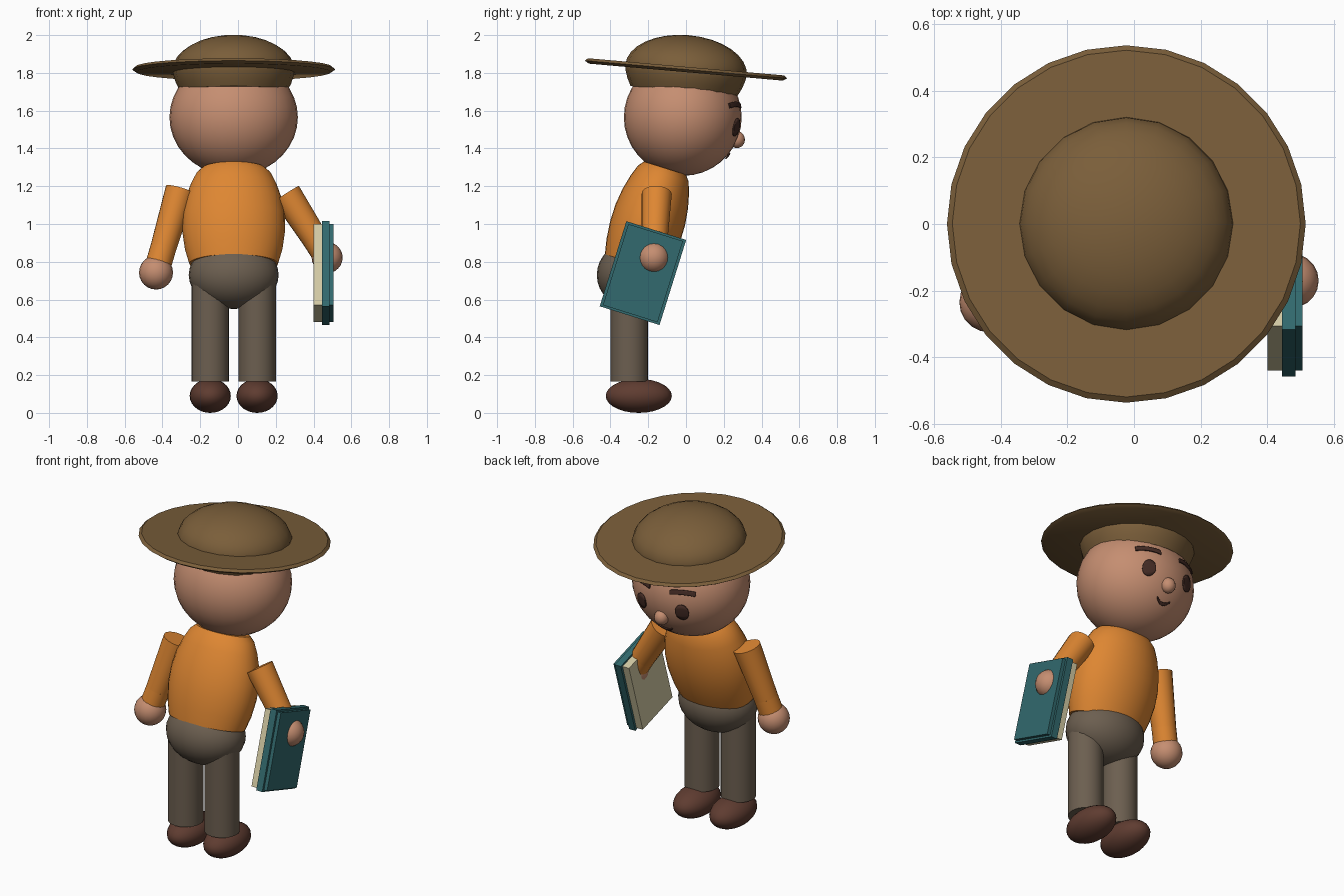
import bpy, bmesh, math
from mathutils import Vector

if "Cube" in bpy.data.objects:
    bpy.data.objects.remove(bpy.data.objects["Cube"])


def material(name, rgb):
    m = bpy.data.materials.new(name)
    m.use_nodes = True
    m.diffuse_color = (*rgb, 1)
    m.node_tree.nodes["Principled BSDF"].inputs["Base Color"].default_value = (*rgb, 1)
    return m


skin = material("skin", (0.56, 0.27, 0.165))
felt = material("hat_brown", (0.195, 0.112, 0.042))
orange = material("shirt_orange", (0.73, 0.24, 0.032))
cloth = material("trouser_grey", (0.15, 0.114, 0.08))
leather = material("shoe_brown", (0.114, 0.045, 0.03))
teal = material("book_teal", (0.032, 0.144, 0.156))
paper = material("page_cream", (0.66, 0.6, 0.376))
dark = material("face_dark", (0.061, 0.026, 0.019))

MID = -0.023                       # body centre line in x
LEAN = math.radians(-17.4)         # forward lean of torso and book
HAT_TILT = math.radians(-5)


def finish(name, bm, mat, loc=(0, 0, 0), angle=40):
    mesh = bpy.data.meshes.new(name)
    bm.to_mesh(mesh)
    bm.free()
    ob = bpy.data.objects.new(name, mesh)
    bpy.context.collection.objects.link(ob)
    ob.location = loc
    mesh.materials.append(mat)
    bpy.ops.object.select_all(action='DESELECT')
    ob.select_set(True)
    bpy.context.view_layer.objects.active = ob
    bpy.ops.object.shade_smooth_by_angle(angle=math.radians(angle))
    return ob


def ball(name, mat, loc, size, seg=24):
    bm = bmesh.new()
    bmesh.ops.create_uvsphere(bm, u_segments=seg, v_segments=seg // 2 + 2, radius=1)
    bmesh.ops.scale(bm, vec=size, verts=bm.verts)
    return finish(name, bm, mat, loc)


def lathe(name, mat, profile, loc, seg=24, flat=1.0):
    bm = bmesh.new()
    vs = [bm.verts.new((r, 0, z)) for r, z in profile]
    es = [bm.edges.new(p) for p in zip(vs, vs[1:])]
    bmesh.ops.spin(bm, geom=vs + es, cent=(0, 0, 0), axis=(0, 0, 1),
                   angle=math.tau, steps=seg)
    bmesh.ops.remove_doubles(bm, verts=bm.verts, dist=1e-4)
    bmesh.ops.scale(bm, vec=(1, flat, 1), verts=bm.verts)
    bmesh.ops.recalc_face_normals(bm, faces=bm.faces)
    return finish(name, bm, mat, loc)


def tube(name, mat, a, b, ra, rb, seg=24):
    a, b = Vector(a), Vector(b)
    h = (b - a).length
    ob = lathe(name, mat, [(0, 0), (ra, 0), (rb, h), (0, h)], a, seg)
    ob.rotation_mode = 'QUATERNION'
    ob.rotation_quaternion = (b - a).to_track_quat('Z', 'Y')
    return ob


def box(name, mat, loc, size):
    bm = bmesh.new()
    bmesh.ops.create_cube(bm, size=1)
    bmesh.ops.scale(bm, vec=size, verts=bm.verts)
    return finish(name, bm, mat, loc)


# Head
HEAD = Vector((MID, -0.017, 1.565))
HEAD_R = Vector((0.34, 0.312, 0.31))
ball("head", skin, HEAD, HEAD_R, 32)
ball("nose", skin, (MID, 0.27, 1.447), (0.042, 0.042, 0.045), 16)


def face_mark(name, x, z, half_w, low, high, cols=14, rows=4):
    """Thin plate that follows the curve of the face."""
    bm = bmesh.new()
    grid = []
    for i in range(cols + 1):
        u = -math.cos(math.pi * i / cols)
        col = []
        for j in range(rows + 1):
            px = x + u * half_w
            pz = z + low(u) + (high(u) - low(u)) * j / rows
            s = 1 - (px / HEAD_R.x) ** 2 - ((pz - HEAD.z) / HEAD_R.z) ** 2
            col.append(bm.verts.new((HEAD.x + px, HEAD.y + HEAD_R.y * math.sqrt(s) + 0.001, pz)))
        grid.append(col)
    for a, b in zip(grid, grid[1:]):
        for j in range(rows):
            bm.faces.new((a[j], a[j + 1], b[j + 1], b[j]))
    bmesh.ops.remove_doubles(bm, verts=bm.verts, dist=1e-4)
    ob = finish(name, bm, dark)
    mod = ob.modifiers.new("thickness", 'SOLIDIFY')
    mod.thickness, mod.offset = 0.008, 1


def oval(u):
    return 0.047 * math.sqrt(max(0, 1 - u * u))


for side, s in (("left", 1), ("right", -1)):
    face_mark(side + "_eye", s * 0.135, 1.513, 0.036, lambda u: -oval(u), oval)
    face_mark(side + "_eyebrow", s * 0.135, 1.628, 0.068,
              lambda u: -0.008 - 0.008 * u * u, lambda u: 0.018 - 0.008 * u * u)
face_mark("mouth", 0, 1.36, 0.045, lambda u: 0.024 * u * u - 0.012,
          lambda u: 0.016 * u * u + 0.002)

# Hat
dome = [(0.323 * math.cos(t * math.pi / 16), 0.185 * math.sin(t * math.pi / 16)) for t in range(8)]
crown = [(0, -0.11), (0.285, -0.11), (0.305, -0.07), (0.318, -0.03)] + dome + [(0, 0.185)]
brim = [(0, -0.014), (0.515, -0.014), (0.538, 0.0), (0.522, 0.014), (0, 0.014)]
for name, profile, seg in (("hat_crown", crown, 20), ("hat_brim", brim, 28)):
    hat = lathe(name, felt, profile, (MID, 0, 1.818 if name == "hat_brim" else 1.815), seg)
    hat.rotation_euler.x = HAT_TILT

# Torso and hips
shirt = [(0, 0), (0.235, 0), (0.258, 0.08), (0.272, 0.18), (0.271, 0.27), (0.255, 0.36),
         (0.228, 0.44), (0.198, 0.5), (0.165, 0.53), (0, 0.535)]
torso = lathe("torso", orange, shirt, (MID, -0.27, 0.79), 32, 0.71)
torso.rotation_euler.x = LEAN
ball("hips", cloth, (MID, -0.28, 0.73), (0.238, 0.192, 0.18), 28)

# Legs and shoes
for side, s in (("left", 1), ("right", -1)):
    x = MID + s * 0.124
    tube(side + "_leg", cloth, (x, -0.3, 0.165), (x, -0.3, 0.7), 0.099, 0.099)
    ball(side + "_shoe", leather, (x, -0.25, 0.09), (0.109, 0.175, 0.09))

# Arms: sleeve, cuff and hand
arms = {"left": ((0.255, -0.155, 1.159), (0.472, -0.17, 0.822), 0.082),
        "right": ((-0.305, -0.155, 1.18), (-0.434, -0.235, 0.743), 0.09)}
for side, (shoulder, hand, r) in arms.items():
    a, b = Vector(shoulder), Vector(hand)
    tube(side + "_sleeve", orange, a, a.lerp(b, 0.88), 0.08, 0.066, 20)
    tube(side + "_cuff", orange, a.lerp(b, 0.7), a.lerp(b, 0.9), 0.069, 0.069, 20)
    ball(side + "_hand", skin, b, (r, r, r), 20)

# Book held at the left side
for name, mat, x0, x1, w, h in (("book_pages", paper, 0.4, 0.444, 0.303, 0.45),
                                ("book_cover", teal, 0.444, 0.485, 0.332, 0.472),
                                ("book_outer_panel", teal, 0.485, 0.506, 0.303, 0.45)):
    part = box(name, mat, ((x0 + x1) / 2, -0.228, 0.74), (x1 - x0, w, h))
    part.rotation_euler.x = LEAN
